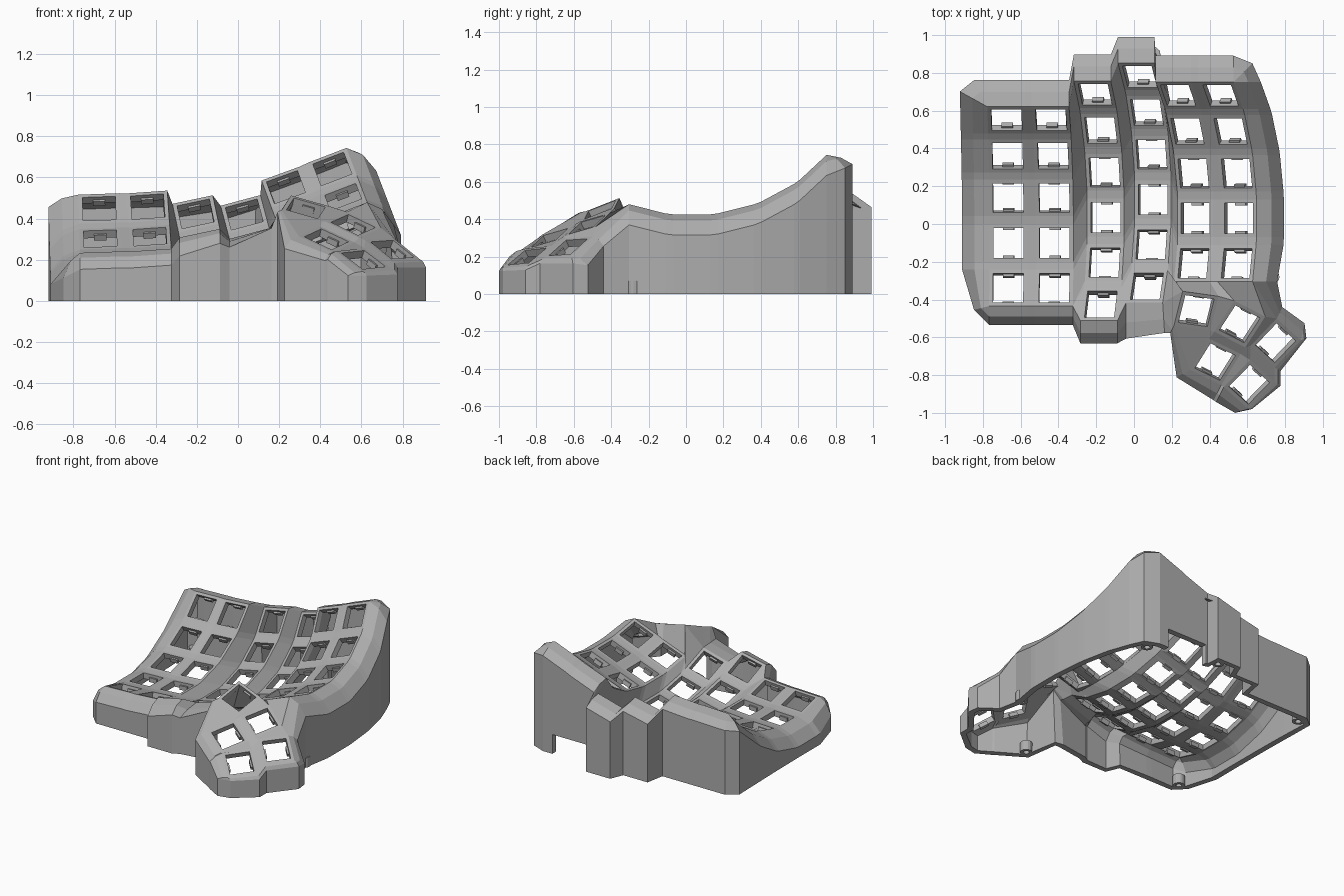
import bpy, bmesh, math
from mathutils import Vector, Matrix

cube = bpy.data.objects.get("Cube")
if cube:
    bpy.data.objects.remove(cube)

mat = bpy.data.materials.new("plain grey")
mat.use_nodes = True
GREY = (0.42, 0.42, 0.42, 1)
mat.diffuse_color = GREY
mat.node_tree.nodes["Principled BSDF"].inputs["Base Color"].default_value = GREY

RADIUS, STEP = 0.92, math.radians(15)
CELL, HOLE, THICK = 0.1, 0.08, 0.042
A, B, C, D, E, F, T1, T2, T3 = range(9)

# Finger columns: centre of row 0, sideways tilt, lowest row
columns = {
    A: ((-0.665, -0.10, 0.18), 2, -1),
    B: ((-0.42, -0.10, 0.19), 4, -1),
    C: ((-0.15, 0.035, 0.16), 12, -2),
    D: ((0.10, 0.13, 0.16), 15, -2),
    E: ((0.325, 0.03, 0.30), 20, -1),
    F: ((0.555, 0.03, 0.39), 21, -1),
}
# Thumb keys: centre, yaw, slope along x
thumbs = {
    (T1, 0): ((0.33, -0.46, 0.45), -8, -0.22),
    (T2, 0): ((0.56, -0.53, 0.37), -27, -0.25),
    (T3, 0): ((0.75, -0.63, 0.25), -42, -0.4),
    (T2, -1): ((0.43, -0.73, 0.30), -26, -0.25),
    (T3, -1): ((0.61, -0.85, 0.20), -42, -0.35),
}

# Key frames: centre, across, along
frames = {}
for c, (origin, tilt, low) in columns.items():
    rot = Matrix.Rotation(-math.radians(tilt), 3, 'Y')
    for r in range(low, 4):
        s, k = math.sin(r * STEP), math.cos(r * STEP)
        pos = Vector(origin) + rot @ Vector((0, RADIUS * s, RADIUS * (1 - k)))
        frames[c, r] = (pos, rot @ Vector((1, 0, 0)), rot @ Vector((0, k, s)))
for key, (pos, yaw, gx) in thumbs.items():
    gy, a = 0.45, math.radians(yaw)
    normal = Vector((-gx, -gy, 1)).normalized()
    u = Vector((math.cos(a), math.sin(a), gx * math.cos(a) + gy * math.sin(a))).normalized()
    frames[key] = (Vector(pos), u, normal.cross(u))

bm = bmesh.new()
corner = {}
SIGNS = [(-1, -1), (1, -1), (1, 1), (-1, 1)]


def face(*verts):
    verts = list(dict.fromkeys(verts))
    if len(verts) > 2:
        bm.faces.new(verts)


# Square frame round every key opening
for (c, r), (p, u, v) in frames.items():
    outer = [bm.verts.new(p + CELL * (x * u + y * v)) for x, y in SIGNS]
    inner = [bm.verts.new(p + HOLE * (x * u + y * v)) for x, y in SIGNS]
    for i, name in enumerate(("bl", "br", "tr", "tl")):
        corner[c, r, name] = outer[i]
        j = (i + 1) % 4
        face(outer[i], outer[j], inner[j], inner[i])


def web(*keys):
    face(*[corner[k] for k in keys if k in corner])


# Webs between neighbouring keys
for c, r in frames:
    joined = (c + 1, r) in frames and c != F
    if joined:
        web((c, r, "br"), (c + 1, r, "bl"), (c + 1, r, "tl"), (c, r, "tr"))
    if (c, r + 1) in frames:
        web((c, r, "tl"), (c, r, "tr"), (c, r + 1, "br"), (c, r + 1, "bl"))
for c in (A, B, C, D, E, T1, T2):
    for r in range(-2, 3):
        web((c, r, "tr"), (c + 1, r, "tl"), (c + 1, r + 1, "bl"), (c, r + 1, "br"))

# Webs joining the fingers to the thumb cluster
web((B, -1, "br"), (C, -2, "bl"), (C, -2, "tl"))
web((E, -1, "bl"), (D, -2, "tr"), (T1, 0, "tl"))
web((D, -2, "tr"), (D, -2, "br"), (T1, 0, "tl"))
web((D, -2, "br"), (T1, 0, "bl"), (T1, 0, "tl"))
web((E, -1, "bl"), (T1, 0, "tl"), (T1, 0, "tr"), (E, -1, "br"))
web((E, -1, "br"), (T1, 0, "tr"), (T2, 0, "tl"), (F, -1, "bl"))
web((F, -1, "bl"), (T2, 0, "tl"), (T2, 0, "tr"), (F, -1, "br"))
web((F, -1, "br"), (T2, 0, "tr"), (T3, 0, "tl"))
web((T1, 0, "bl"), (T2, -1, "bl"), (T2, -1, "tl"), (T1, 0, "br"))

# Wall stations, anticlockwise: rim corner, then outward shift and drop
FRONT, BACK = (0, -0.1, 0.08), (0, 0.14, 0.05)
RIGHT, LEFT = (0.145, 0, 0.11), (-0.145, 0, 0.1)
stations = [((A, -1, "bl"), (-0.08, -0.02, 0.12))]
stations += [((c, -1, n), FRONT) for c in (A, B) for n in ("bl", "br")]
stations += [
    ((C, -2, "bl"), (0, -0.12, 0.09)), ((C, -2, "br"), (0, -0.12, 0.07)),
    ((D, -2, "bl"), (0, -0.19, 0.04)), ((D, -2, "br"), (0.01, -0.16, 0)),
    ((T1, 0, "bl"), (-0.02, -0.04, 0.01)),
    ((T2, -1, "bl"), (-0.07, -0.04, 0.06)), ((T2, -1, "br"), (-0.04, -0.08, 0.04)),
    ((T3, -1, "bl"), (-0.04, -0.08, 0.04)), ((T3, -1, "br"), (-0.07, -0.02, 0.02)),
    ((T3, -1, "br"), (0.02, 0, 0.02)), ((T3, -1, "tr"), (0.03, -0.02, 0.03)),
    ((T3, 0, "br"), (0.03, -0.02, 0.03)), ((T3, 0, "tr"), (0.03, 0.01, 0.04)),
    ((T3, 0, "tr"), (0.02, 0.09, 0.05)), ((T3, 0, "tl"), (0.03, 0.06, 0.05)),
    ((F, -1, "br"), (0.13, 0, 0.11)),
]
stations += [((F, r, n), RIGHT) for r in range(-1, 4) for n in ("br", "tr")][1:]
stations += [((F, 3, "tr"), (0.1, 0.1, 0.07))]
stations += [((c, 3, n), BACK) for c in (F, E, D, C, B, A) for n in ("tr", "tl")]
stations += [((A, 3, "tl"), (-0.07, 0.14, 0.05)), ((A, 3, "tl"), (-0.145, 0.08, 0.06))]
stations += [((A, r, n), LEFT) for r in range(3, -2, -1) for n in ("tl", "bl")][1:-1]

# Rounded rim and outer wall down to the ground
rings = []
for key, (dx, dy, drop) in stations:
    top = corner[key]
    x, y, z = top.co
    z_wall = max(z - drop, 0.05)
    rings.append([top,
                  bm.verts.new((x + 0.55 * dx, y + 0.55 * dy, z - 0.3 * drop)),
                  bm.verts.new((x + dx, y + dy, z_wall)),
                  bm.verts.new((x + dx, y + dy, 0))])
for a, b in zip(rings, rings[1:] + rings[:1]):
    for k in range(3):
        face(b[k], a[k], a[k + 1], b[k + 1])

# Cable notch at the foot of the back wall
X0, X1, TOP = 0.13, 0.45, 0.14
for co, no in (((X0, 0, 0), (1, 0, 0)), ((X1, 0, 0), (1, 0, 0)), ((0, 0, TOP), (0, 0, 1))):
    wall = [f for f in bm.faces if all(v.co.y > 0.87 for v in f.verts)]
    geom = list({g for f in wall for g in (f, *f.edges, *f.verts)})
    bmesh.ops.bisect_plane(bm, geom=geom, plane_co=co, plane_no=no)
gone = []
for f in bm.faces:
    m = f.calc_center_median()
    if m.y > 0.87 and X0 < m.x < X1 and m.z < TOP:
        gone.append(f)
bmesh.ops.delete(bm, geom=gone, context='FACES')


def add_object(name, mesh_bm):
    mesh = bpy.data.meshes.new(name)
    mesh_bm.to_mesh(mesh)
    mesh_bm.free()
    mesh.materials.append(mat)
    obj = bpy.data.objects.new(name, mesh)
    bpy.context.collection.objects.link(obj)
    return obj


shell = add_object("case_shell", bm)
solid = shell.modifiers.new("thickness", 'SOLIDIFY')
solid.thickness, solid.offset = THICK, -1

# Switch clips on the two facing sides of each opening
clips = bmesh.new()
for p, u, v in frames.values():
    n = u.cross(v)
    for side in (-1, 1):
        place = Matrix((u, v, n)).transposed().to_4x4()
        place.translation = p + side * HOLE * v - 0.035 * n
        bmesh.ops.create_cube(clips, size=1, matrix=place @ Matrix.Diagonal((0.06, 0.024, 0.03, 1)))
add_object("switch_clips", clips)

# Hollow screw posts inside the foot of the wall
posts = bmesh.new()
for x, y in ((0.56, 0.8), (0.06, 0.93), (-0.83, 0.69), (-0.77, -0.46), (0.28, -0.77), (0.73, -0.28)):
    loops = []
    for radius, z in ((0.02, 0), (0.04, 0), (0.04, 0.07), (0.02, 0.07)):
        loops.append([posts.verts.new((x + radius * math.cos(i * math.pi / 8),
                                       y + radius * math.sin(i * math.pi / 8), z)) for i in range(16)])
    for lo, hi in zip(loops, loops[1:] + loops[:1]):
        for i in range(16):
            j = (i + 1) % 16
            posts.faces.new((lo[i], lo[j], hi[j], hi[i]))
add_object("screw_posts", posts)
